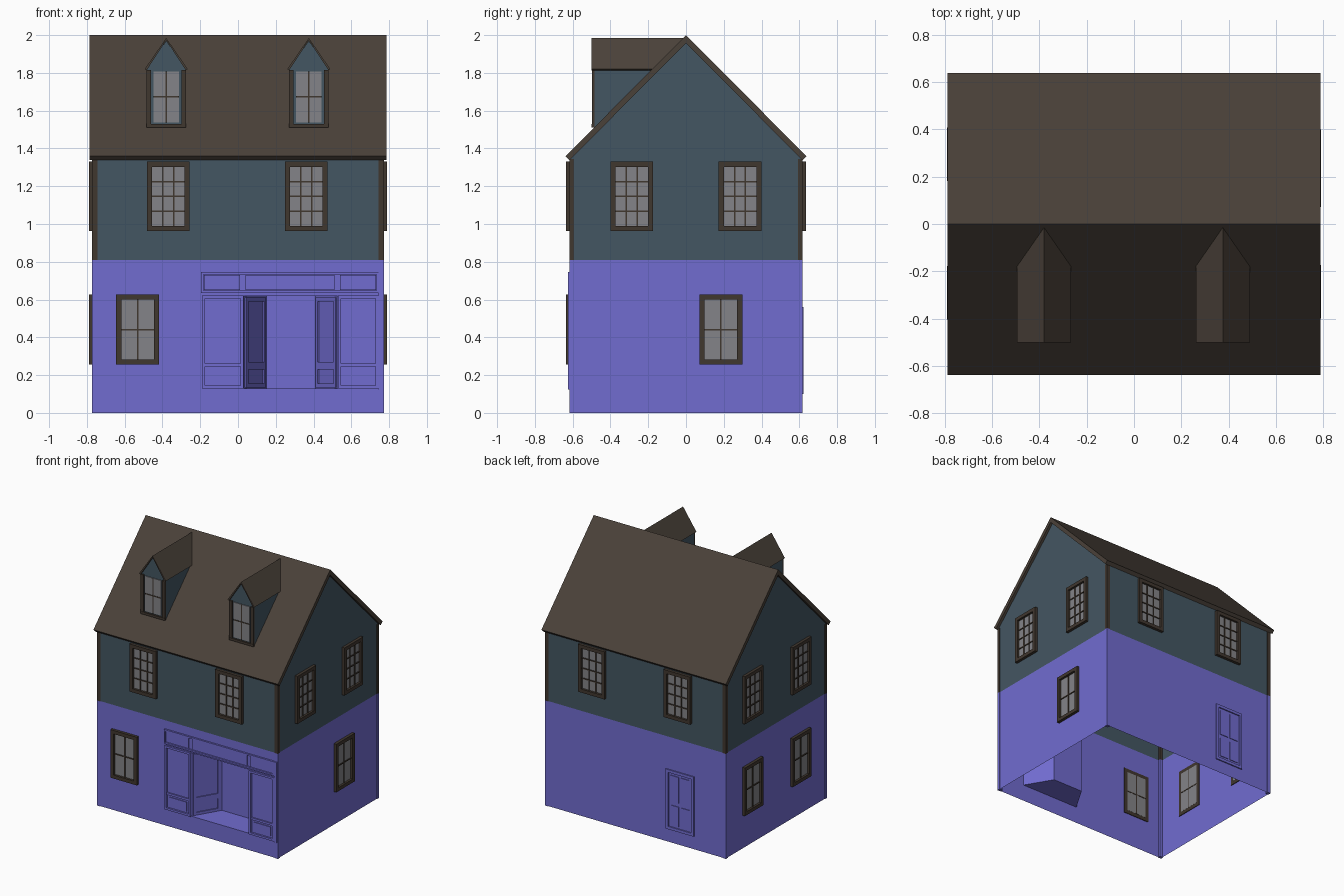
import bpy, bmesh, math
from mathutils import Matrix, Vector

if "Cube" in bpy.data.objects:
    bpy.data.objects.remove(bpy.data.objects["Cube"])


def material(name, r, g, b):
    lin = lambda c: ((c / 255 + 0.055) / 1.055) ** 2.4
    m = bpy.data.materials.new(name)
    m.diffuse_color = (lin(r), lin(g), lin(b), 1)
    m.use_nodes = True
    m.node_tree.nodes["Principled BSDF"].inputs["Base Color"].default_value = m.diffuse_color
    return m


PURPLE = material("lower wall purple", 113, 108, 208)
TEAL = material("upper wall teal", 68, 86, 98)
ROOF = material("roof brown", 74, 65, 57)
TRIM = material("trim brown", 64, 55, 47)
GLASS = material("window grey", 132, 132, 136)

WX, WY, BAND = 0.767, 0.612, 0.81      # half width, half depth, colour split height
SLOPE, RIDGE, EAVE = 1.005, 2.0, 0.638


def finish(name, bm, mats, matrix=None):
    me = bpy.data.meshes.new(name)
    bm.to_mesh(me)
    bm.free()
    for m in mats:
        me.materials.append(m)
    ob = bpy.data.objects.new(name, me)
    bpy.context.collection.objects.link(ob)
    if matrix:
        ob.matrix_world = matrix
    return ob


def boxes(name, items, mats, matrix=None):
    """items: (x0, x1, y0, y1, z0, z1, material index)"""
    bm = bmesh.new()
    for x0, x1, y0, y1, z0, z1, mi in items:
        m = Matrix.Translation(((x0 + x1) / 2, (y0 + y1) / 2, (z0 + z1) / 2)) \
            @ Matrix.Diagonal((x1 - x0, y1 - y0, z1 - z0, 1))
        vs = bmesh.ops.create_cube(bm, size=1, matrix=m)["verts"]
        for f in {f for v in vs for f in v.link_faces}:
            f.material_index = mi
    return finish(name, bm, mats, matrix)


def sheet(name, polys, mats):
    """polys: (points, material index)"""
    bm = bmesh.new()
    for pts, mi in polys:
        bm.faces.new([bm.verts.new(p) for p in pts]).material_index = mi
    bmesh.ops.remove_doubles(bm, verts=bm.verts, dist=1e-5)
    return finish(name, bm, mats)


def side(angle, dist):
    """local x runs along the wall, local -y points outward"""
    return Matrix.Rotation(math.radians(angle), 4, 'Z') @ Matrix.Translation((0, -dist, 0))


def ring(x0, x1, z0, z1, w, y0, y1, mi=0):
    return [(x0, x0 + w, y0, y1, z0, z1, mi), (x1 - w, x1, y0, y1, z0, z1, mi),
            (x0 + w, x1 - w, y0, y1, z0, z0 + w, mi), (x0 + w, x1 - w, y0, y1, z1 - w, z1, mi)]


def bars(x0, x1, z0, z1, cols, rows, y0, y1):
    out = []
    for i in range(1, cols):
        x = x0 + (x1 - x0) * i / cols
        out.append((x - .004, x + .004, y0, y1, z0, z1, 0))
    for i in range(1, rows):
        z = z0 + (z1 - z0) * i / rows
        out.append((x0, x1, y0, y1, z - .004, z + .004, 0))
    return out


def window(name, c, z0, z1, cols, rows, matrix, half=0.113):
    a, b, w = c - half, c + half, 0.027
    items = ring(a, b, z0, z1, w, -.022, .005)
    items.append((a + w, b - w, -.005, .006, z0 + w, z1 - w, 1))
    items += bars(a + w, b - w, z0 + w, z1 - w, cols, rows, -.011, .008)
    boxes(name, items, [TRIM, GLASS], matrix)


# walls: open-bottomed shell, front wall pierced for the shop entrance
def front(x0, x1, z0, z1):
    return [(x0, -WY, z0), (x1, -WY, z0), (x1, -WY, z1), (x0, -WY, z1)]


DX0, DX1, DZ0, DZ1 = 0.03, 0.53, 0.13, 0.62
TOP = RIDGE - .03 - SLOPE * WY
polys = [(front(-WX, DX0, 0, BAND), 0), (front(DX1, WX, 0, BAND), 0),
         (front(DX0, DX1, 0, DZ0), 0), (front(DX0, DX1, DZ1, BAND), 0),
         (front(-WX, WX, BAND, TOP), 1)]
for z0, z1, mi in ((0, BAND, 0), (BAND, TOP, 1)):
    polys.append(([(WX, WY, z0), (-WX, WY, z0), (-WX, WY, z1), (WX, WY, z1)], mi))
for s in (1, -1):
    low = [(s * WX, -s * WY, 0), (s * WX, s * WY, 0), (s * WX, s * WY, BAND), (s * WX, -s * WY, BAND)]
    gable = [(s * WX, -s * WY, BAND), (s * WX, s * WY, BAND), (s * WX, s * WY, TOP),
             (s * WX, 0, RIDGE - .03), (s * WX, -s * WY, TOP)]
    polys += [(low, 0), (gable, 1)]
sheet("walls", polys, [PURPLE, TEAL])

# splayed shop entrance recess
plan = [(DX0, -WY), (0.15, -0.41), (0.41, -0.41), (DX1, -WY)]
polys = [([(*p, DZ0), (*q, DZ0), (*q, DZ1), (*p, DZ1)], 0) for p, q in zip(plan, plan[1:])]
polys += [([(*p, DZ0) for p in reversed(plan)], 0), ([(*p, DZ1) for p in plan], 0)]
sheet("entrance_recess", polys, [PURPLE])

# raised frames on the two splayed entrance sides
for name, p, q in (("left_entrance_panel", plan[0], plan[1]), ("right_entrance_panel", plan[2], plan[3])):
    d = Vector(q) - Vector(p)
    m = Matrix.Translation((*p, 0)) @ Matrix.Rotation(math.atan2(d.y, d.x), 4, 'Z')
    L = d.length
    boxes(name, ring(.015, L - .015, .25, .61, .02, -.008, 0)
          + ring(.015, L - .015, .135, .25, .02, -.008, 0), [PURPLE], m)

# shopfront woodwork
F = side(0, WY)
items = ring(-.195, .745, .635, .745, .012, -.014, 0)
for a, b in ((-.18, .01), (.04, .51), (.54, .73)):
    items.append((a, b, -.008, 0, .65, .73, 0))
items.append((.745, .767, -.012, 0, .125, .745, 0))
for a, b in ((-.19, .03), (.53, .745)):
    items += ring(a, b, .13, .622, .016, -.014, 0)
    items.append((a + .016, b - .016, -.01, 0, .245, .262, 0))
    items.append((a + .035, b - .035, -.006, 0, .16, .23, 0))
boxes("shopfront_trim", items, [PURPLE], F)

# back door
items = ring(.26, .50, .10, .56, .022, -.009, 0)
for a, b in ((.30, .37), (.39, .46)):
    items += [(a, b, -.005, 0, .14, .29, 0), (a, b, -.005, 0, .32, .52, 0)]
boxes("back_door", items, [PURPLE], side(180, WY))

# corner boards, coloured like the storey they cover
items = []
for sx in (1, -1):
    for sy in (1, -1):
        xs = sorted((sx * (WX - .024), sx * (WX + .005)))
        ys = sorted((sy * (WY - .02), sy * (WY + .005)))
        items += [(*xs, *ys, 0, BAND, 0), (*xs, *ys, BAND, TOP - .01, 1)]
boxes("corner_boards", items, [PURPLE, TRIM])

# windows: upper storey on all sides, then ground floor
walls = {"front": (0, WY, (-.37, .362)), "right": (90, WX, (-.287, .286)),
         "back": (180, WY, (-.365, .365)), "left": (-90, WX, (-.295, .29))}
for n, (ang, dist, cs) in walls.items():
    for i, c in enumerate(cs):
        window(f"{n}_upper_window_{i + 1}", c, .963, 1.33, 3, 4, side(ang, dist))
for n, c in (("front", -.532), ("right", .185), ("left", -.295), ("left", .29)):
    window(n + "_lower_window", c, .255, .626, 2, 2, side(walls[n][0], walls[n][1]))

# main roof: chevron slab
t = .03 / math.sqrt(2)
zb = RIDGE - SLOPE * EAVE
prof = [(0, RIDGE), (-EAVE, zb), (-EAVE + t, zb - t), (0, RIDGE - 2 * t), (EAVE - t, zb - t), (EAVE, zb)]
bm = bmesh.new()
rings = [[bm.verts.new((x, y, z)) for y, z in prof] for x in (-.787, .787)]
for i in range(6):
    j = (i + 1) % 6
    bm.faces.new((rings[0][i], rings[0][j], rings[1][j], rings[1][i]))
for r in rings:
    bm.faces.new((r[0], r[1], r[2], r[3]))
    bm.faces.new((r[0], r[3], r[4], r[5]))
bmesh.ops.recalc_face_normals(bm, faces=bm.faces)
finish("main_roof", bm, [ROOF])

# dormers
roof_y = lambda z: -(RIDGE - z) / SLOPE
for n, c in (("left", -.38), ("right", .375)):
    h, yf, ze = .102, -.485, 1.825
    zlow = RIDGE + SLOPE * yf
    body = [([(c - h, yf, zlow), (c + h, yf, zlow), (c + h, yf, ze), (c, yf, 1.97), (c - h, yf, ze)], 0),
            ([(c + h, yf, zlow), (c + h, roof_y(ze), ze), (c + h, yf, ze)], 0),
            ([(c - h, yf, zlow), (c - h, yf, ze), (c - h, roof_y(ze), ze)], 0)]
    sheet(n + "_dormer_walls", body, [TEAL])
    polys = []
    for s in (1, -1):
        x = c + s * .114
        quad = [(c, -.5, 1.985), (x, -.5, 1.82), (x, roof_y(1.82), 1.82), (c, roof_y(1.985), 1.985)]
        polys.append((quad if s < 0 else quad[::-1], 0))
    ob = sheet(n + "_dormer_roof", polys, [ROOF])
    ob.data.flip_normals() if ob.data.polygons[0].normal.z < 0 else None
    sol = ob.modifiers.new("thickness", 'SOLIDIFY')
    sol.thickness, sol.offset = .012, -1
    # window with side posts and sill
    a, b = c - .075, c + .075
    items = [(c - h - .002, c - h + .022, -.012, 0, 1.512, 1.815, 0),
             (c + h - .022, c + h + .002, -.012, 0, 1.512, 1.815, 0),
             (c - h, c + h, -.014, 0, 1.512, 1.53, 0),
             (c - .068, c + .068, -.006, .004, 1.538, 1.808, 1)]
    items += bars(c - .068, c + .068, 1.538, 1.808, 2, 2, -.009, 0)
    boxes(n + "_dormer_window", items, [TRIM, GLASS], side(0, -yf))
